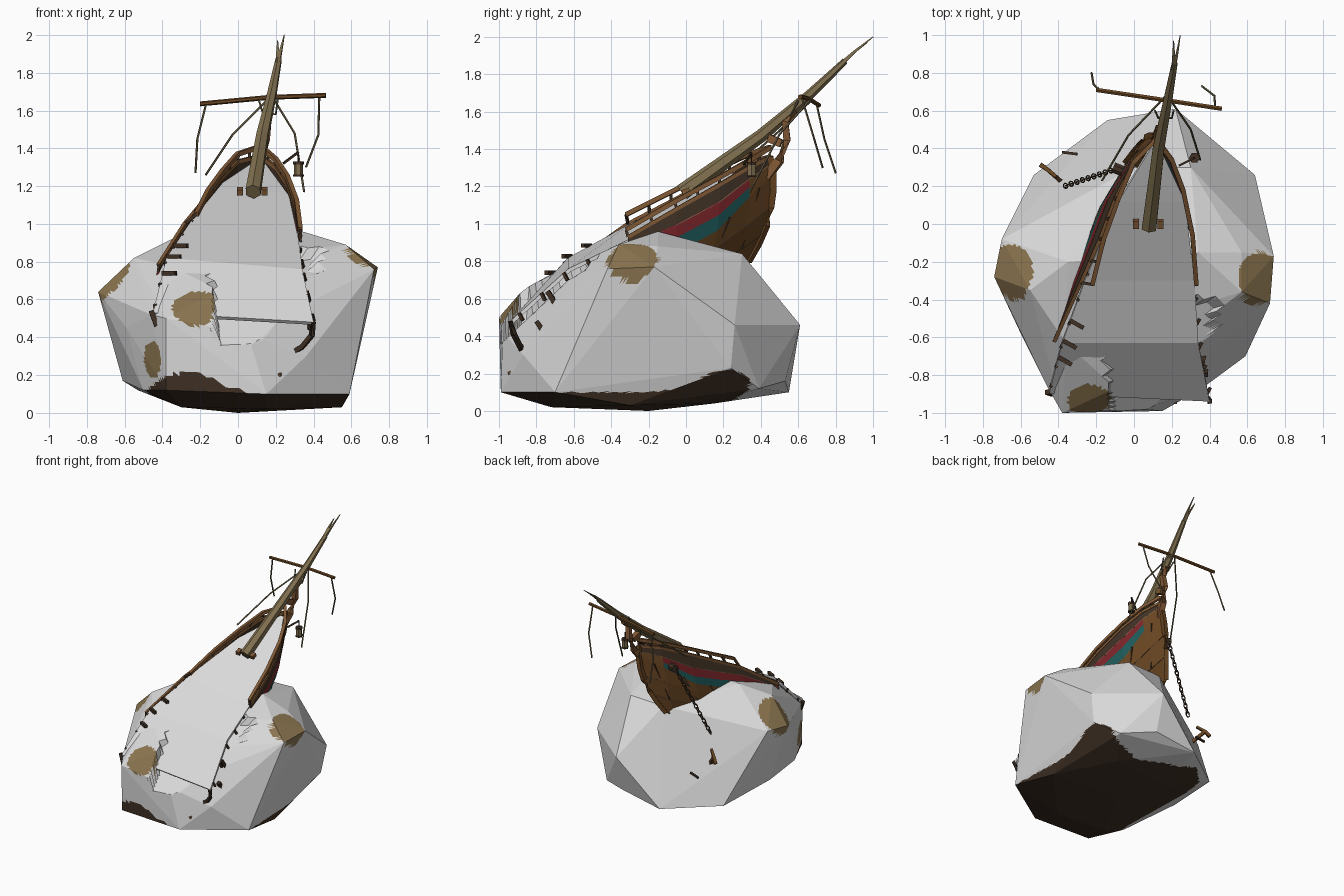
import bpy, bmesh, math
from mathutils import Vector

cube = bpy.data.objects.get("Cube")
if cube:
    bpy.data.objects.remove(cube, do_unlink=True)


def material(name, r, g, b):
    mat = bpy.data.materials.new(name)
    mat.use_nodes = True
    mat.diffuse_color = (r, g, b, 1)
    mat.node_tree.nodes["Principled BSDF"].inputs["Base Color"].default_value = (r, g, b, 1)
    return mat


snow = material("snow", .7, .7, .7)
earth = material("bare_earth", .26, .18, .08)
soil = material("dark_soil", .05, .03, .018)
pale_wood = material("weathered_wood", .22, .165, .08)
rail_wood = material("rail_wood", .22, .1, .036)
hull_wood = material("hull_wood", .14, .06, .016)
dark_wood = material("dark_wood", .05, .03, .018)
red = material("red_paint", .2, .018, .022)
teal = material("teal_paint", .013, .1, .1)
rope_mat = material("old_rope", .16, .13, .07)


def add_object(name, bm, *mats):
    mesh = bpy.data.meshes.new(name)
    bm.to_mesh(mesh)
    bm.free()
    for mat in mats:
        mesh.materials.append(mat)
    obj = bpy.data.objects.new(name, mesh)
    bpy.context.collection.objects.link(obj)
    return obj


def beam(name, points, radius, mat, sides=6, end_radius=None):
    """Tube swept along a path, tapering from radius to end_radius."""
    bm = bmesh.new()
    path = [Vector(p) for p in points]
    end_radius = radius if end_radius is None else end_radius
    rings = []
    for i, p in enumerate(path):
        along = path[min(i + 1, len(path) - 1)] - path[max(i - 1, 0)]
        helper = Vector((0, 0, 1)) if abs(along.normalized().z) < .9 else Vector((1, 0, 0))
        side = along.cross(helper).normalized()
        over = side.cross(along).normalized()
        r = radius + (end_radius - radius) * i / (len(path) - 1)
        ring = []
        for k in range(sides):
            a = math.tau * (k + .5) / sides
            ring.append(bm.verts.new(p + (side * math.cos(a) + over * math.sin(a)) * r))
        rings.append(ring)
    for a, b in zip(rings, rings[1:]):
        for k in range(sides):
            n = (k + 1) % sides
            bm.faces.new((a[k], a[n], b[n], b[k]))
    bm.faces.new(rings[0])
    bm.faces.new(rings[-1])
    bmesh.ops.recalc_face_normals(bm, faces=bm.faces)
    return add_object(name, bm, mat)


def along_path(points, t):
    """Point at fraction t of a list of points."""
    s = t * (len(points) - 1)
    i = min(int(s), len(points) - 2)
    return Vector(points[i]).lerp(Vector(points[i + 1]), s - i)


# Faceted snow mound
mound_points = [
    (0, -.2, 0), (-.3, -.7, .03), (.15, -.72, .02), (.55, -.3, .03), (.3, .15, .04), (-.25, .1, .04),
    (-.38, -.99, .12), (.15, -.99, .1), (.59, -.7, .1), (.6, .24, .23), (.46, .39, .12), (.22, .53, .16),
    (-.14, .55, .1), (-.53, .26, .12), (-.61, -.24, .17), (-.5, -.72, .12),
    (.22, .61, .46), (.64, .26, .46), (.74, -.17, .77), (.72, -.42, .76), (.57, -.15, .88), (.57, -.36, .89),
    (.34, -.15, .96), (.3, .3, .84), (0, .3, .83), (-.74, -.28, .64), (-.7, -.08, .66), (-.55, -.35, .82),
    (-.35, -.2, .92), (-.59, -.6, .45), (-.38, -1, .5), (.05, -.98, .42), (-.46, -.86, .52),
    (-.1, -.87, .65), (-.36, -.63, .78), (.32, -.63, .68), (.36, -.87, .3),
]
bm = bmesh.new()
for p in mound_points:
    bm.verts.new(p)
hull = bmesh.ops.convex_hull(bm, input=bm.verts)
loose = {g for g in hull["geom_interior"] + hull["geom_unused"] if isinstance(g, bmesh.types.BMVert)}
bmesh.ops.delete(bm, geom=list(loose), context="VERTS")
bmesh.ops.subdivide_edges(bm, edges=bm.edges, cuts=14, use_grid_fill=True)
# Hollow below the broken end of the deck
for v in bm.verts:
    if -.12 < v.co.x < .42 and v.co.y < -.4:
        back = v.co.y + .63
        v.co.z = min(v.co.z, .7 + back * (.52 if back > 0 else .95))
bmesh.ops.recalc_face_normals(bm, faces=bm.faces)
# Bare ground under the mound and in worn spots
spots = [((.67, -.29, .82), .14), ((-.65, -.26, .71), .15), ((-.23, -.95, .57), .12), ((-.44, -.85, .28), .1)]
rises = [(.6, .22), (-.27, -.95)]
for f in bm.faces:
    c = f.calc_center_median()
    level = .1 + sum(.12 * math.exp(-((c.x - x) ** 2 + (c.y - y) ** 2) / .045) for x, y in rises)
    if c.z < level and c.y < .25 + .3 * abs(c.x - .2):
        f.material_index = 2
    elif any((c - Vector(p)).length < r for p, r in spots):
        f.material_index = 1
add_object("snow_mound", bm, snow, earth, soil)

# Snow covered deck: left and right edge points from bow to break
deck_left = [(.1, .42, 1.34), (-.08, .12, 1.22), (-.26, -.3, 1), (-.38, -.63, .82), (-.45, -.9, .53)]
deck_right = [(.13, .42, 1.34), (.27, .12, 1.15), (.32, -.3, .92), (.34, -.63, .76), (.4, -.94, .48)]
bm = bmesh.new()
rows = [(bm.verts.new(a), bm.verts.new(b)) for a, b in zip(deck_left, deck_right)]
for a, b in zip(rows, rows[1:]):
    bm.faces.new((a[0], b[0], b[1], a[1]))
bmesh.ops.recalc_face_normals(bm, faces=bm.faces)
deck = add_object("snowy_deck", bm, snow)
thick = deck.modifiers.new("thickness", "SOLIDIFY")
thick.thickness = .02

# Hull sides: each rib is a curve from sheer, through the belly, to the keel
stem = [(.12, .45, 1.36), (.1, .52, 1.1), (-.04, .33, .8)]
left_ribs = [stem, [(0, .33, 1.33), (-.05, .34, 1.05), (-.06, .25, .75)],
             [(-.1, .13, 1.23), (-.19, .12, 1), (-.18, .05, .72)],
             [(-.18, -.08, 1.12), (-.26, -.1, .95), (-.25, -.1, .7)],
             [(-.28, -.31, 1), (-.33, -.31, .88), (-.33, -.3, .7)],
             [(-.42, -.62, .78), (-.43, -.62, .72), (-.42, -.62, .62)]]
right_ribs = [stem, [(.2, .33, 1.3), (.18, .36, 1), (0, .25, .75)],
              [(.26, .18, 1.21), (.28, .18, .95), (.1, .1, .7)],
              [(.31, -.05, 1.08), (.33, -.05, .87), (.2, -.1, .6)],
              [(.33, -.31, .93), (.35, -.31, .8), (.25, -.3, .6)]]
band_scale = [.32, .5, .9, 1, 1, 1]


def rib_point(rib, t):
    top, belly, keel = (Vector(p) for p in rib)
    return top.lerp(belly, t).lerp(belly.lerp(keel, t), t)


def band_point(ribs, bands, i, t):
    painted = min(t, bands[3]) * band_scale[i]
    rest = max(0, t - bands[3]) / (1 - bands[3])
    return rib_point(ribs[i], painted + rest * (1 - painted))


for label, ribs, bands in (("right", left_ribs, [0, .26, .42, .56, .7, .85, 1]),
                           ("left", right_ribs, [0, .19, .35, .53, .7, .85, 1])):
    bm = bmesh.new()
    grid = [[bm.verts.new(band_point(ribs, bands, i, t)) for t in bands] for i in range(len(ribs))]
    for i in range(len(ribs) - 1):
        a, b = grid[i], grid[i + 1]
        for k in range(len(bands) - 1):
            f = bm.faces.new((a[k], a[k + 1], b[k + 1], b[k]))
            # Paint stops short of the stem
            f.material_index = min(k, 3) if i or k == 0 else 3
    bmesh.ops.recalc_face_normals(bm, faces=bm.faces)
    side = add_object(label + "_hull_side", bm, dark_wood, red, teal, hull_wood)
    shell = side.modifiers.new("thickness", "SOLIDIFY")
    shell.thickness, shell.offset = .012, 0
    # Plank seams, sheer strake and raking straps
    for t in bands[4:-1]:
        beam(label + "_plank_seam", [band_point(ribs, bands, i, t) for i in range(len(ribs))], .008, dark_wood, 4)
    beam(label + "_sheer_strake", [r[0] for r in ribs], .014, rail_wood, 4)
    beam(label + "_wale", [band_point(ribs, bands, i, bands[1]) for i in range(len(ribs))], .008, pale_wood, 4)
    for i in range(1, 4):
        low = band_point(ribs, bands, i, bands[5])
        high = band_point(ribs, bands, i, bands[3]).lerp(band_point(ribs, bands, i - 1, bands[3]), .4)
        beam(label + "_strap", [high, low], .012, dark_wood, 4)
beam("stem_post", [rib_point(stem, k / 6) for k in range(7)], .024, hull_wood, 4)
beam("stem_head", [(.11, .43, 1.25), (.13, .5, 1.34), (.15, .54, 1.45), (.16, .53, 1.55), (.17, .59, 1.6)],
     .032, rail_wood, 4, .022)
beam("bowsprit_chock", [(.13, .44, 1.46), (.14, .51, 1.43)], .03, rail_wood, 4)

# Handrails over the bulwark, with posts
bow = (.12, .45, 1.41)
rails = {"right": [bow, (0, .33, 1.37), (-.08, .14, 1.28), (-.16, -.08, 1.17), (-.22, -.32, 1.05)],
         "left": [bow, (.2, .34, 1.34), (.26, .18, 1.25), (.31, -.06, 1.12), (.33, -.32, .97)]}
for label, path in rails.items():
    beam(label + "_handrail", path, .017, rail_wood, 4)
    lower = [r[0] for r in (left_ribs if label == "right" else right_ribs)[:5]]
    for k in range(1, 9):
        beam(label + "_rail_post", [along_path(path, k / 8), along_path(lower, k / 8)], .011, dark_wood, 4)

# Broken frames along the deck edges
for label, edge in (("right", deck_left), ("left", deck_right)):
    for k in range(5, 11):
        p = along_path(edge, k / 10.4)
        beam(label + "_frame_stub", [p, p + Vector((.01, .02, -.04))], .012, dark_wood, 4)
for k in range(3):
    p = along_path(deck_left, .66 + k * .08)
    beam("right_deck_beam", [p, p + Vector((.07, -.04, 0))], .016, dark_wood, 4)
beam("broken_frame", [(.4, -.94, .48), (.39, -.92, .41), (.34, -.89, .35), (.26, -.86, .3)], .017, dark_wood, 4)
beam("broken_frame", [(.38, -.8, .48), (.38, -.76, .42)], .018, dark_wood, 4)
beam("broken_frame", [(.36, -.74, .64), (.37, -.69, .56)], .018, dark_wood, 4)
beam("broken_frame", [(-.46, -.89, .54), (-.43, -.9, .46)], .018, dark_wood, 4)
beam("loose_splinter", [(.22, -.95, .2), (.23, -.9, .22)], .01, rail_wood, 4)
for x in (.01, .14):
    beam("deck_bitt", [(x, -.02, 1.165), (x, .02, 1.18)], .022, rail_wood, 4)

# Bowsprit with split tip
beam("bowsprit", [(.08, -.02, 1.17), (.13, .4, 1.47), (.18, .66, 1.69), (.215, .85, 1.87)], .044, pale_wood, 6, .018)
for x, y, z in ((.21, .97, 1.97), (.245, 1, 2)):
    beam("split_tip", [(.21, .82, 1.845), ((x + .21) / 2, .9, 1.92), (x, y, z)], .016, pale_wood, 4, .003)

# Yard and hanging ropes
beam("yard", [(-.2, .71, 1.635), (.17, .655, 1.67), (.465, .61, 1.68)], .013, hull_wood, 6)
ropes = [[(-.17, .7, 1.63), (-.215, .74, 1.45), (-.225, .8, 1.27)],
         [(.43, .62, 1.67), (.425, .68, 1.47), (.36, .73, 1.3)],
         [(.16, .67, 1.66), (-.03, .47, 1.47), (-.17, .23, 1.26)],
         [(.19, .66, 1.66), (.3, .5, 1.48), (.35, .34, 1.17)],
         [(.11, .6, 1.66), (.13, .56, 1.59), (.2, .56, 1.58), (.21, .6, 1.66)]]
for path in ropes:
    beam("hanging_rope", path, .006, rope_mat, 5)

# Lantern on its bracket
beam("lantern_bracket", [(.24, .31, 1.32), (.32, .35, 1.38)], .008, dark_wood, 4)
for name, low, high, r, mat in (("lantern_hook", 1.33, 1.38, .004, dark_wood), ("lantern_cap", 1.315, 1.33, .029, dark_wood),
                                ("lantern_glass", 1.262, 1.315, .024, pale_wood), ("lantern_base", 1.25, 1.262, .028, dark_wood)):
    beam(name, [(.32, .35, low), (.32, .35, high)], r, mat, 6)

# Anchor chain and half buried anchor
start, end = Vector((-.1, .29, 1.17)), Vector((-.37, .2, .66))
links = 18
direction = (end - start).normalized()
across = direction.cross((0, 0, 1)).normalized()
for k in range(links):
    centre = start.lerp(end, (k + .5) / links)
    wide = across if k % 2 else across.cross(direction)
    loop = [centre + direction * (.023 * math.cos(a)) + wide * (.013 * math.sin(a))
            for a in (math.tau * j / 8 for j in range(9))]
    beam("chain_link", loop, .005, dark_wood, 4)
beam("hawse_ring", [start + Vector((.04, -.01, 0)), start + Vector((-.01, .01, 0))], .03, dark_wood, 8)
beam("anchor_shank", [(-.38, .22, .42), (-.46, .29, .52)], .016, hull_wood, 4)
beam("anchor_arm", [(-.49, .31, .48), (-.46, .29, .52), (-.41, .25, .56)], .018, hull_wood, 4, .012)
beam("anchor_fluke", [(-.38, .38, .36), (-.3, .37, .38)], .01, dark_wood, 4)
